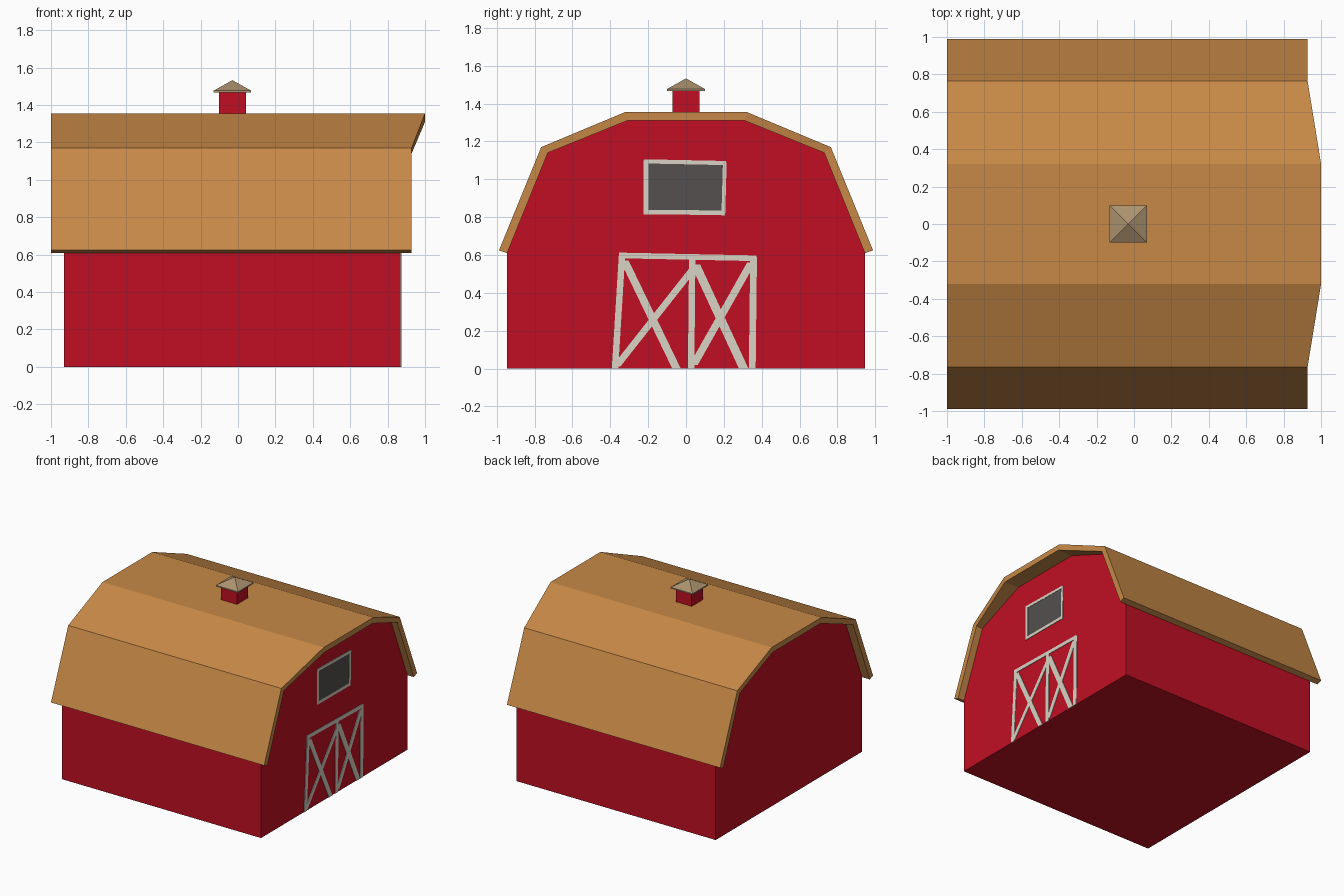
import bpy, bmesh

if "Cube" in bpy.data.objects:
    bpy.data.objects.remove(bpy.data.objects["Cube"])


def srgb(r, g, b):
    f = lambda c: c / 12.92 if c <= 0.04045 else ((c + 0.055) / 1.055) ** 2.4
    return (f(r / 255), f(g / 255), f(b / 255), 1)


def material(name, rgb):
    m = bpy.data.materials.new(name)
    m.diffuse_color = srgb(*rgb)
    m.use_nodes = True
    m.node_tree.nodes["Principled BSDF"].inputs["Base Color"].default_value = m.diffuse_color
    return m


RED = material("barn red", (192, 15, 35))
TAN = material("roof tan", (199, 137, 71))
CAP = material("cupola taupe", (172, 146, 110))
WHITE = material("trim off white", (216, 211, 196))
GRAY = material("window gray", (83, 80, 78))


def make(name, bm, mat):
    bmesh.ops.recalc_face_normals(bm, faces=bm.faces)
    me = bpy.data.meshes.new(name)
    bm.to_mesh(me)
    bm.free()
    me.materials.append(mat)
    ob = bpy.data.objects.new(name, me)
    bpy.context.collection.objects.link(ob)
    return ob


def prism(bm, profile, x0, x1):
    """Extrude a (y, z) outline along x; x1 may be a function of y."""
    end = x1 if callable(x1) else (lambda y: x1)
    a = [bm.verts.new((x0, y, z)) for y, z in profile]
    b = [bm.verts.new((end(y), y, z)) for y, z in profile]
    n = len(a)
    bm.faces.new(a)
    bm.faces.new(b[::-1])
    for i in range(n):
        bm.faces.new((a[i], a[(i + 1) % n], b[(i + 1) % n], b[i]))


def mirrored(half):
    return [(-y, z) for y, z in half] + [(y, z) for y, z in reversed(half)]


WALL = 0.87
inner = [(0.945, 0.61), (0.73, 1.14), (0.31, 1.31)]
outer = [(0.988, 0.625), (0.765, 1.17), (0.322, 1.355)]

# Barn walls
bm = bmesh.new()
prism(bm, mirrored([(0.945, 0)] + inner), -0.93, WALL)
make("barn_walls", bm, RED)

# Gambrel roof shell, one quad strip per panel, with the peak jutting out over the door end
bm = bmesh.new()
rings = []
for pts in (mirrored(outer), mirrored(inner)):
    rings.append([[bm.verts.new((x, y, z)) for y, z in pts] for x in (-1, 1)])
    for v in rings[-1][1]:
        v.co.x = 1.0 if abs(v.co.y) < 0.5 else 0.928
(o0, o1), (i0, i1) = rings
for k in range(5):
    for p, q in ((o0, o1), (o1, i1), (i1, i0), (i0, o0)):
        bm.faces.new((p[k], p[k + 1], q[k + 1], q[k]))
for k in (0, 5):
    bm.faces.new((o0[k], o1[k], i1[k], i0[k]))
make("gambrel_roof", bm, TAN)

# Cupola box and pyramid cap
CX = -0.03
bm = bmesh.new()
prism(bm, [(-0.072, 1.34), (0.072, 1.34), (0.072, 1.472), (-0.072, 1.472)], CX - 0.072, CX + 0.072)
make("cupola_box", bm, RED)

bm = bmesh.new()
low, high = [[bm.verts.new((CX + sx * 0.1, sy * 0.1, z)) for sx, sy in
              ((-1, -1), (1, -1), (1, 1), (-1, 1))] for z in (1.467, 1.477)]
tip = bm.verts.new((CX, 0, 1.533))
bm.faces.new(low)
for k in range(4):
    j = (k + 1) % 4
    bm.faces.new((low[k], low[j], high[j], high[k]))
    bm.faces.new((high[k], high[j], tip))
make("cupola_cap", bm, CAP)


# Painted trim: thin bars on the door end wall
def bar(bm, p, q, w, level=False):
    dy, dz = (0, w / 2) if level else (w / 2, 0)
    prism(bm, [(p[0] - dy, p[1] - dz), (p[0] + dy, p[1] + dz),
               (q[0] + dy, q[1] + dz), (q[0] - dy, q[1] - dz)], WALL - 0.002, WALL + 0.004)


# Barn doors: posts, top beam and two crosses
bm = bmesh.new()
for p, q, w in (((-0.375, 0), (-0.338, 0.6), 0.034), ((0.027, 0), (0.033, 0.59), 0.034),
                ((0.35, 0), (0.357, 0.59), 0.036),
                ((-0.325, 0.57), (-0.05, 0), 0.045), ((-0.37, 0.01), (0.04, 0.53), 0.045),
                ((0.05, 0.55), (0.305, 0), 0.05), ((0.04, 0.02), (0.345, 0.56), 0.045)):
    bar(bm, p, q, w)
bar(bm, (-0.355, 0.598), (0.372, 0.583), 0.03, True)
make("door_trim", bm, WHITE)

# Loft window: frame and pane
bm = bmesh.new()
bar(bm, (-0.212, 0.815), (-0.212, 1.1), 0.026)
bar(bm, (0.197, 0.81), (0.205, 1.09), 0.02)
bar(bm, (-0.222, 1.095), (0.21, 1.086), 0.022, True)
bar(bm, (-0.222, 0.826), (0.205, 0.824), 0.024, True)
make("window_frame", bm, WHITE)

bm = bmesh.new()
prism(bm, [(-0.205, 0.83), (0.195, 0.83), (0.2, 1.085), (-0.205, 1.09)], WALL - 0.002, WALL + 0.002)
make("window_pane", bm, GRAY)
